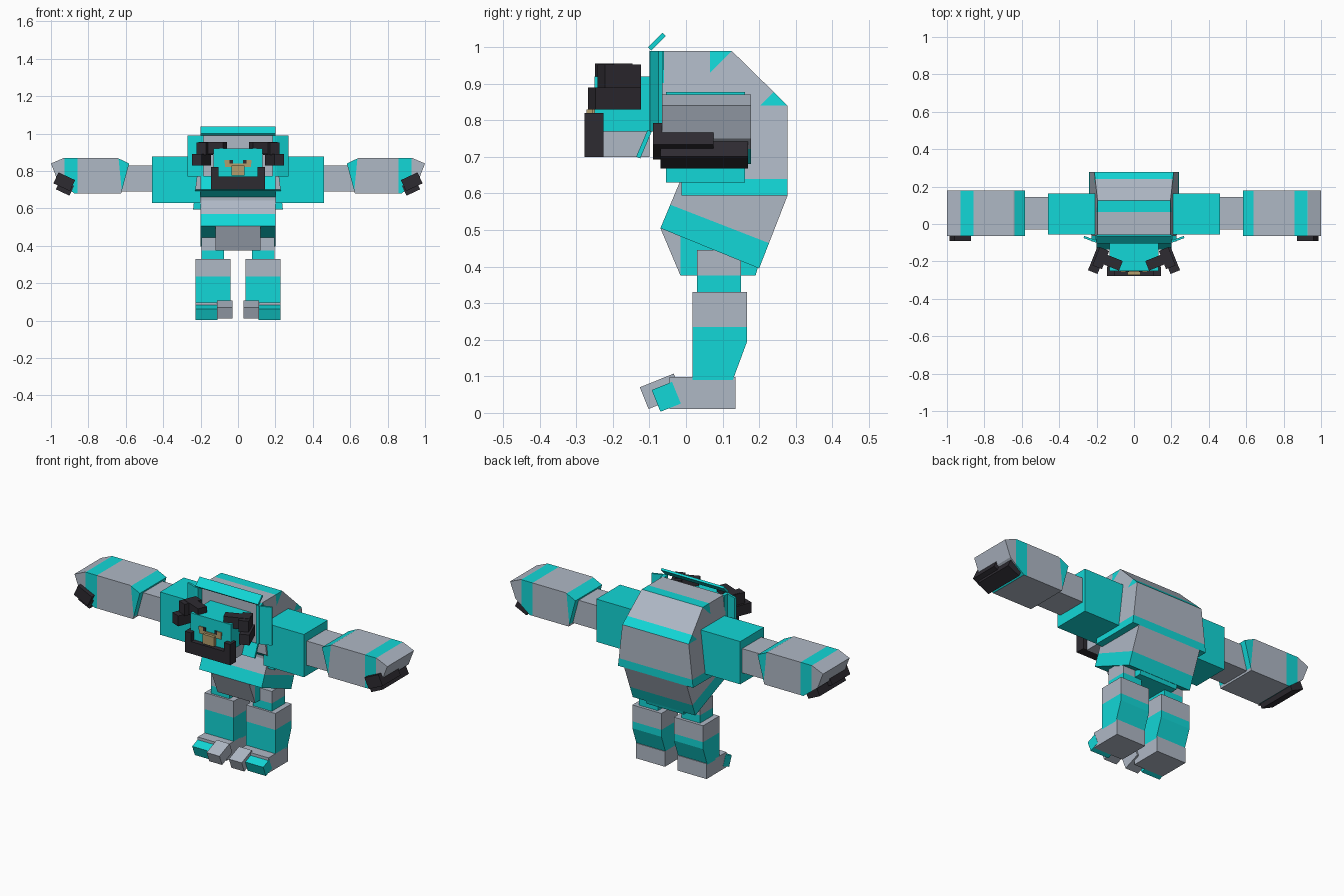
import bpy, bmesh, math
from mathutils import Matrix, Vector

cube = bpy.data.objects.get("Cube")
if cube:
    bpy.data.objects.remove(cube, do_unlink=True)


def material(name, rgb):
    m = bpy.data.materials.new(name)
    m.use_nodes = True
    m.diffuse_color = (*rgb, 1)
    m.node_tree.nodes["Principled BSDF"].inputs["Base Color"].default_value = (*rgb, 1)
    return m


MATS = [material("teal", (0.006, 0.68, 0.68)),
        material("steel grey", (0.43, 0.48, 0.56)),
        material("charcoal", (0.027, 0.024, 0.031)),
        material("tan", (0.45, 0.34, 0.15))]
TEAL, GREY, DARK, TAN = range(len(MATS))


def finish(name, bm, mat, mirror, cuts=(), rule=None):
    """Slice the mesh by planes, colour its faces by rule, optionally mirror."""
    bmesh.ops.recalc_face_normals(bm, faces=bm.faces)
    for co, no in cuts:
        bmesh.ops.bisect_plane(bm, geom=bm.verts[:] + bm.edges[:] + bm.faces[:],
                               dist=1e-5, plane_co=co, plane_no=no)
    for f in bm.faces:
        f.material_index = rule(f.calc_center_median()) if rule else mat
    me = bpy.data.meshes.new(name)
    bm.to_mesh(me)
    bm.free()
    for m in MATS:
        me.materials.append(m)
    ob = bpy.data.objects.new(name, me)
    bpy.context.collection.objects.link(ob)
    if mirror:
        ob.modifiers.new("Mirror", 'MIRROR').use_mirror_merge = False
    return ob


def box(name, x, y, z, mat=TEAL, turn=0, axis='X', mirror=False, cuts=(), rule=None):
    """Box from (min, max) ranges, turned in degrees about its own centre."""
    lo, hi = Vector((x[0], y[0], z[0])), Vector((x[1], y[1], z[1]))
    bm = bmesh.new()
    bmesh.ops.create_cube(bm, size=1)
    bm.transform(Matrix.Translation((lo + hi) / 2)
                 @ Matrix.Rotation(math.radians(turn), 4, axis)
                 @ Matrix.Diagonal((*(hi - lo), 1)))
    return finish(name, bm, mat, mirror, cuts, rule)


def prism(name, profile, span, along='x', mat=TEAL, mirror=False, cuts=(), rule=None, width=None):
    """Extrude a (y, z) profile along x, or an (x, z) profile along y."""
    bm = bmesh.new()
    rings = []
    for t in span:
        rings.append([bm.verts.new((t, a, b) if along == 'x' else (a, t, b))
                      for a, b in profile])
    bm.faces.new(rings[0])
    bm.faces.new(rings[1][::-1])
    n = len(profile)
    for i in range(n):
        j = (i + 1) % n
        bm.faces.new((rings[0][i], rings[1][i], rings[1][j], rings[0][j]))
    if width:
        for v in bm.verts:
            v.co.x *= width(v.co.z)
    return finish(name, bm, mat, mirror, cuts, rule)


def zcut(z):
    return ((0, 0, z), (0, 0, 1))


# Torso: hunched back, narrowing upward, with teal bands
def torso_rule(c):
    lean = c.y - c.z
    if c.z < 0.64 or (c.y < -0.015 and c.z < 0.70):
        return TEAL
    if c.y > 0.065 and lean < -0.864:
        return TEAL
    return TEAL if lean > -0.637 and c.z > 0.84 else GREY


prism("torso", [(-0.065, 0.99), (0.125, 0.99), (0.278, 0.84), (0.278, 0.595),
                (-0.012, 0.595), (-0.012, 0.66), (-0.065, 0.70)], (-1, 1),
      width=lambda z: 0.24 - 0.114 * (z - 0.595), rule=torso_rule,
      cuts=[zcut(0.64), zcut(0.70), zcut(0.84), ((0, 0.065, 0), (0, 1, 0)),
            ((0, 0.125, 0.989), (0, 1, -1)), ((0, 0.2, 0.837), (0, 1, -1))])

# Tilted waist with a teal lower half, and the hips below it
slant = ((0, -0.045, 0.57), (0, 0.105, 0.27))
prism("waist", [(-0.005, 0.66), (-0.07, 0.505), (0.2, 0.395), (0.278, 0.595)], (-0.2, 0.2),
      cuts=[slant],
      rule=lambda c: GREY if (c - Vector(slant[0])).dot(Vector(slant[1])) > 0 else TEAL)
prism("hips", [(-0.07, 0.505), (-0.015, 0.375), (0.19, 0.375), (0.2, 0.41), (0.1, 0.47)],
      (-0.12, 0.12), cuts=[((0, -0.015, 0), (0, 1, 0))],
      rule=lambda c: GREY if c.y < -0.016 else TEAL)

# Collar plates around the head
box("collar_top", (-0.2, 0.2), (-0.108, -0.052), (1.009, 1.021), turn=45)
box("collar_bottom", (-0.2, 0.2), (-0.121, -0.109), (0.695, 0.775), turn=-23)
box("collar_side", (0.197, 0.27), (-0.088, -0.076), (0.77, 0.99), turn=20, axis='Z', mirror=True)
box("collar_post", (0.185, 0.205), (-0.1, -0.06), (0.77, 0.99), mirror=True)

# Head
box("head", (-0.13, 0.13), (-0.25, -0.06), (0.77, 0.92))
box("chin", (-0.12, 0.12), (-0.23, -0.1), (0.70, 0.77), GREY)
prism("jaw_guard", [(-0.145, 0.70), (0.145, 0.70), (0.145, 0.82), (0.105, 0.82),
                    (0.105, 0.77), (-0.105, 0.77), (-0.105, 0.82), (-0.145, 0.82)],
      (-0.278, -0.226), along='y', mat=DARK)
box("nose", (-0.036, 0.036), (-0.272, -0.24), (0.775, 0.83), TAN)
box("nose_bridge", (-0.07, 0.07), (-0.256, -0.245), (0.82, 0.84), TAN)
box("cheek", (0.045, 0.072), (-0.256, -0.245), (0.84, 0.86), TAN, mirror=True)
box("eye", (0.028, 0.045), (-0.256, -0.247), (0.84, 0.86), DARK, mirror=True)

# Stepped brow horns
box("brow", (0.065, 0.205), (-0.225, -0.17), (0.89, 0.955), DARK, 22, 'Z', True)
box("horn_upper", (0.15, 0.205), (-0.235, -0.13), (0.885, 0.953), DARK, 22, 'Z', True)
box("horn_lower", (0.168, 0.223), (-0.262, -0.128), (0.83, 0.89), DARK, 22, 'Z', True)

# Arms
box("shoulder", (0.2, 0.46), (-0.055, 0.162), (0.63, 0.877), mirror=True)
box("elbow", (0.45, 0.64), (-0.03, 0.145), (0.69, 0.83), GREY, mirror=True)
cuff = Vector((0.62, 0, 0.68)), Vector((1, 0, -0.1))


def hand_rule(c):
    if (c - cuff[0]).dot(cuff[1]) < 0 or 0.857 < c.x < 0.928 and c.z > 0.7:
        return TEAL
    return GREY


prism("hand", [(0.582, 0.84), (0.645, 0.87), (0.93, 0.87), (1.0, 0.84), (0.965, 0.75),
               (0.875, 0.68), (0.625, 0.68)], (-0.065, 0.178), along='y', mirror=True,
      cuts=[cuff, ((0.857, 0, 0), (1, 0, 0)), ((0.928, 0, 0), (1, 0, 0))], rule=hand_rule)
box("front_claw", (0.88, 0.978), (-0.09, 0.075), (0.71, 0.775), DARK, -25, 'Y', True)
box("back_claw", (0.885, 0.965), (-0.07, 0.17), (0.682, 0.74), DARK, -25, 'Y', True)

# Legs
box("thigh", (0.075, 0.195), (0.03, 0.15), (0.32, 0.445), mirror=True,
    cuts=[zcut(0.375)], rule=lambda c: GREY if c.z > 0.375 else TEAL)
prism("shin", [(0.018, 0.33), (0.018, 0.09), (0.128, 0.09), (0.167, 0.195), (0.167, 0.33)],
      (0.04, 0.226), mirror=True, cuts=[zcut(0.235)],
      rule=lambda c: GREY if c.z > 0.235 else TEAL)

# Feet with two toes each
box("foot", (0.04, 0.226), (-0.045, 0.135), (0.01, 0.098), GREY, mirror=True)
box("outer_toe", (0.11, 0.227), (-0.084, -0.024), (0.012, 0.076), TEAL, 22, mirror=True)
box("inner_toe", (0.03, 0.112), (-0.118, -0.018), (0.027, 0.091), GREY, 22, mirror=True)
